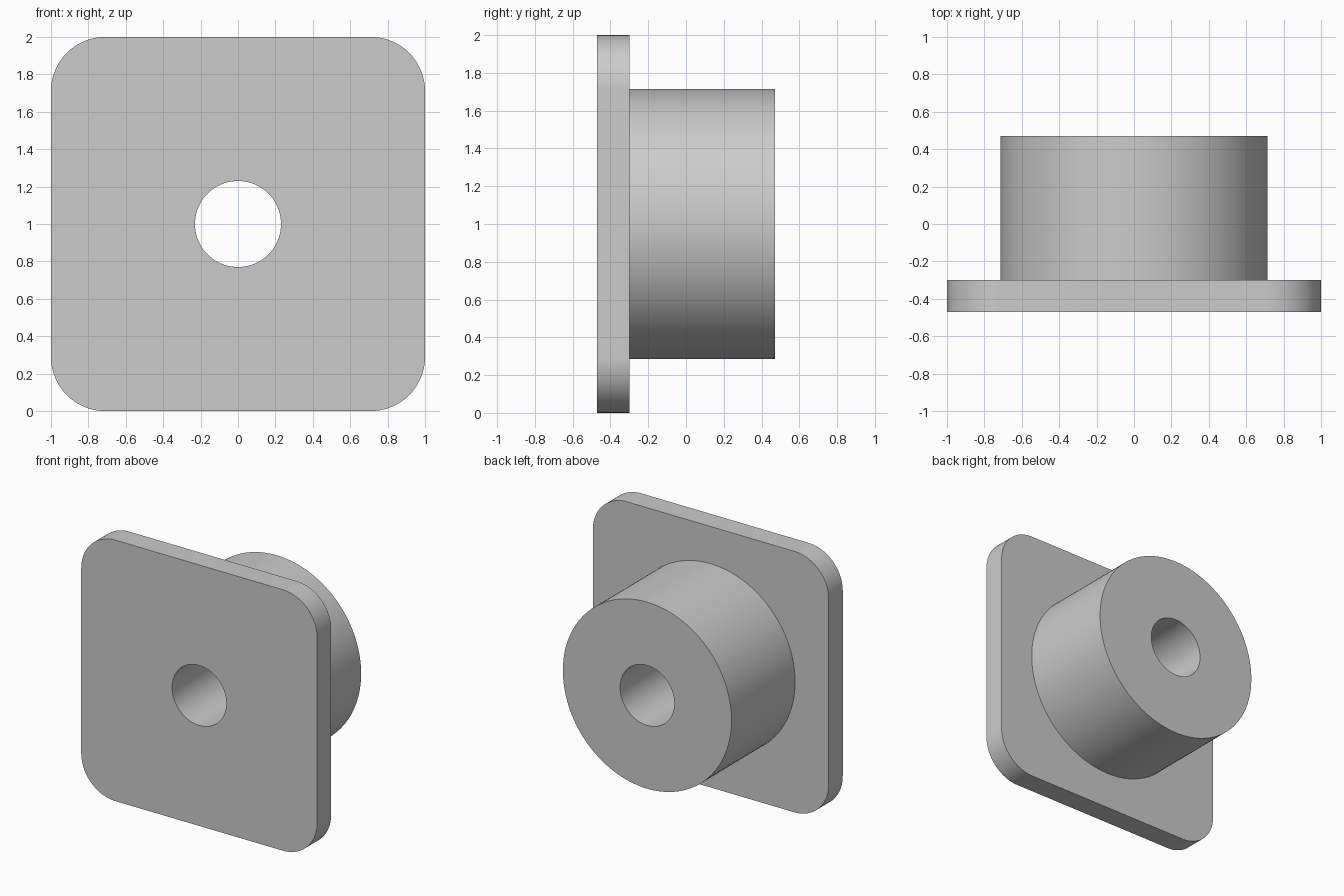
import bpy
import bmesh
from math import cos, sin, pi, radians

if "Cube" in bpy.data.objects:
    bpy.data.objects.remove(bpy.data.objects["Cube"], do_unlink=True)

STEPS = 32                      # points per quarter turn
CENTRE_Z = 1.0
FRONT, PLATE_BACK, HUB_END = -0.47, -0.30, 0.47
HALF, CORNER = 1.0, 0.29
HUB_RADIUS, BORE_RADIUS = 0.715, 0.23

grey = bpy.data.materials.new("light grey")
grey.use_nodes = True
colour = (0.6, 0.6, 0.6, 1)
grey.diffuse_color = colour
grey.node_tree.nodes["Principled BSDF"].inputs["Base Color"].default_value = colour


def circle(radius):
    angles = [(i + 0.5) / STEPS * pi / 2 for i in range(4 * STEPS)]
    return [(radius * cos(a), radius * sin(a)) for a in angles]


def rounded_square(half, corner):
    points = []
    for quarter in range(4):
        mid = (quarter + 0.5) * pi / 2
        cx = (half - corner) * (1 if cos(mid) > 0 else -1)
        cz = (half - corner) * (1 if sin(mid) > 0 else -1)
        for i in range(STEPS):
            a = (quarter + i / (STEPS - 1)) * pi / 2
            points.append((cx + corner * cos(a), cz + corner * sin(a)))
    return points


# Outlines in order around the section: plate, hub, then back through the bore
plate, hub, bore = rounded_square(HALF, CORNER), circle(HUB_RADIUS), circle(BORE_RADIUS)
section = [(bore, FRONT), (plate, FRONT), (plate, PLATE_BACK),
           (hub, PLATE_BACK), (hub, HUB_END), (bore, HUB_END)]

bm = bmesh.new()
rings = [[bm.verts.new((x, y, CENTRE_Z + z)) for x, z in outline]
         for outline, y in section]
for k, ring in enumerate(rings):
    following = rings[(k + 1) % len(rings)]
    for i in range(len(ring)):
        j = (i + 1) % len(ring)
        bm.faces.new((ring[i], ring[j], following[j], following[i]))
bmesh.ops.recalc_face_normals(bm, faces=bm.faces)

mesh = bpy.data.meshes.new("flanged_hub")
bm.to_mesh(mesh)
bm.free()
mesh.materials.append(grey)
flanged_hub = bpy.data.objects.new("flanged_hub", mesh)
bpy.context.collection.objects.link(flanged_hub)

# Smooth curved walls, crisp rims
bpy.ops.object.select_all(action="DESELECT")
flanged_hub.select_set(True)
bpy.context.view_layer.objects.active = flanged_hub
bpy.ops.object.shade_smooth_by_angle(angle=radians(30))
